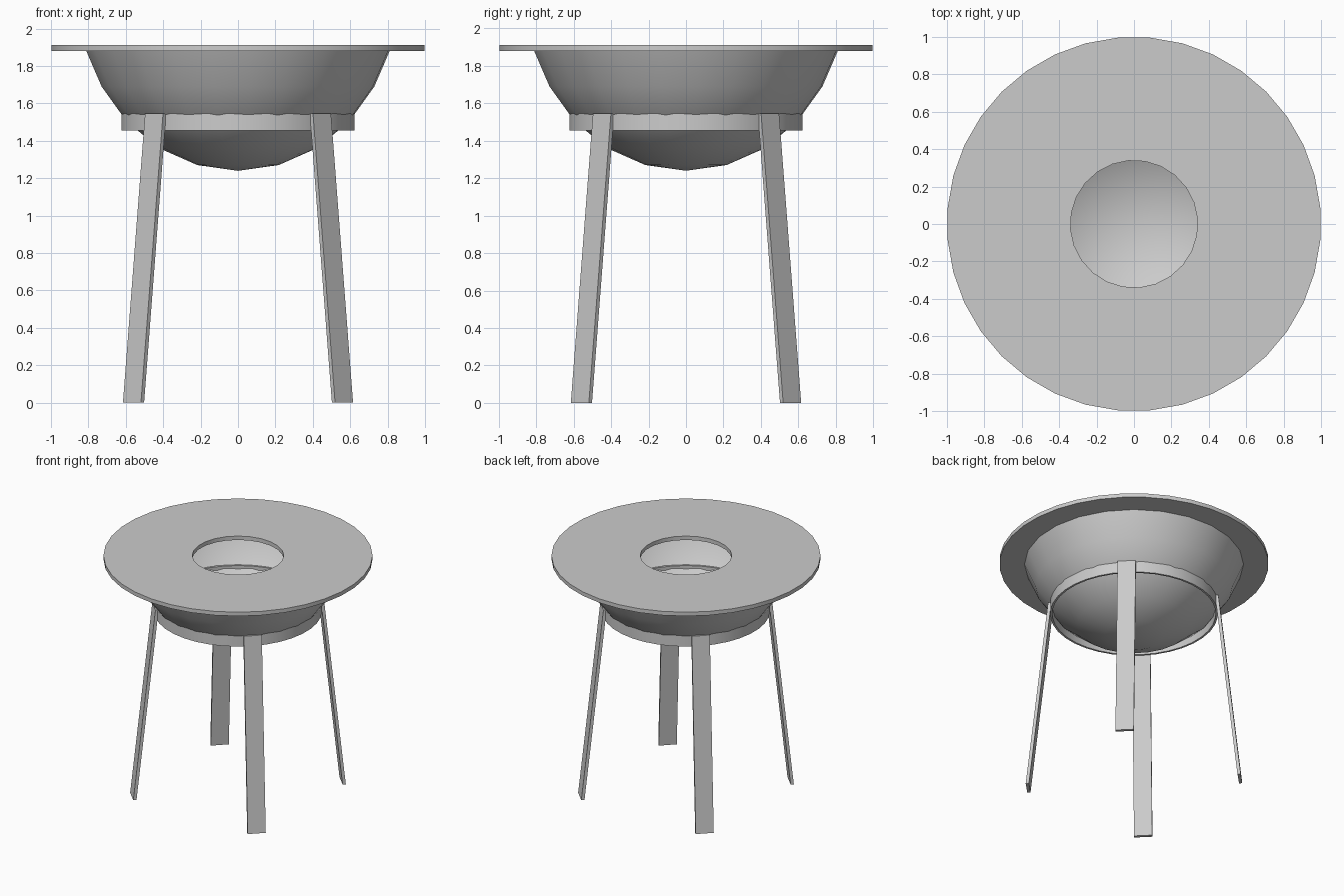
import bpy, bmesh
from math import sin, cos, pi, radians
from mathutils import Matrix

default = bpy.data.objects.get("Cube")
if default:
    bpy.data.objects.remove(default, do_unlink=True)

grey = bpy.data.materials.new("plain grey")
grey.use_nodes = True
grey.diffuse_color = (0.6, 0.6, 0.6, 1)
grey.node_tree.nodes["Principled BSDF"].inputs["Base Color"].default_value = grey.diffuse_color

OFFSET = radians(5)


def finish(name, bm, smooth=True):
    mesh = bpy.data.meshes.new(name)
    bm.to_mesh(mesh)
    bm.free()
    mesh.materials.append(grey)
    ob = bpy.data.objects.new(name, mesh)
    bpy.context.collection.objects.link(ob)
    if smooth:
        bpy.ops.object.select_all(action='DESELECT')
        ob.select_set(True)
        bpy.context.view_layer.objects.active = ob
        bpy.ops.object.shade_smooth_by_angle(angle=radians(30))
    return ob


def circle(bm, radius, z, sides):
    angles = [OFFSET + 2 * pi * i / sides for i in range(sides)]
    return [bm.verts.new((radius * cos(a), radius * sin(a), z)) for a in angles]


def band(bm, low, high):
    """Outward-facing quads between two equal rings."""
    for i in range(len(low)):
        j = (i + 1) % len(low)
        bm.faces.new((low[i], low[j], high[j], high[i]))


# Flat round top with a central opening
bm = bmesh.new()
edges = []
for radius, sides in ((1.0, 36), (0.34, 24)):
    ring = circle(bm, radius, 1.88, sides)
    edges += [bm.edges.new((ring[i - 1], ring[i])) for i in range(sides)]
bmesh.ops.triangle_fill(bm, edges=edges, use_beauty=True)
extruded = bmesh.ops.extrude_face_region(bm, geom=bm.faces[:], use_keep_orig=True)
top_verts = [v for v in extruded["geom"] if isinstance(v, bmesh.types.BMVert)]
bmesh.ops.translate(bm, verts=top_verts, vec=(0, 0, 0.032))
bmesh.ops.recalc_face_normals(bm, faces=bm.faces[:])
finish("table_top", bm)

# Thin bowl: slightly stretched lower half of a sphere
BOTTOM, DEPTH, RADIUS, SIDES = 1.24, 0.9, 0.845, 24
bm = bmesh.new()
rings = []
for step in range(1, 6):
    a = radians(15 * step)
    z = min(BOTTOM + DEPTH * (1 - cos(a)), 1.885)
    rings.append(circle(bm, RADIUS * sin(a), z, SIDES))
tip = bm.verts.new((0, 0, BOTTOM))
for i in range(SIDES):
    bm.faces.new((tip, rings[0][(i + 1) % SIDES], rings[0][i]))
for low, high in zip(rings, rings[1:]):
    band(bm, low, high)
finish("bowl", bm)

# Support hoop around the bowl
bm = bmesh.new()
hoop = [circle(bm, r, z, 36) for r, z in
        ((0.624, 1.455), (0.624, 1.545), (0.608, 1.545), (0.608, 1.455))]
for i in range(4):
    band(bm, hoop[i], hoop[(i + 1) % 4])
finish("support_hoop", bm)

# Four splayed flat legs on the diagonals
for i, name in enumerate(("back_left", "back_right", "front_right", "front_left")):
    bm = bmesh.new()
    bmesh.ops.create_cube(bm, size=1)
    for v in bm.verts:
        outer = 0.635 if v.co.z > 0 else 0.802
        v.co.x = outer if v.co.x > 0 else outer - 0.024
        v.co.y *= 0.136
        v.co.z = 1.545 if v.co.z > 0 else 0
    bm.transform(Matrix.Rotation(pi / 4 + i * pi / 2, 4, 'Z'))
    finish(name + "_leg", bm, smooth=False)
